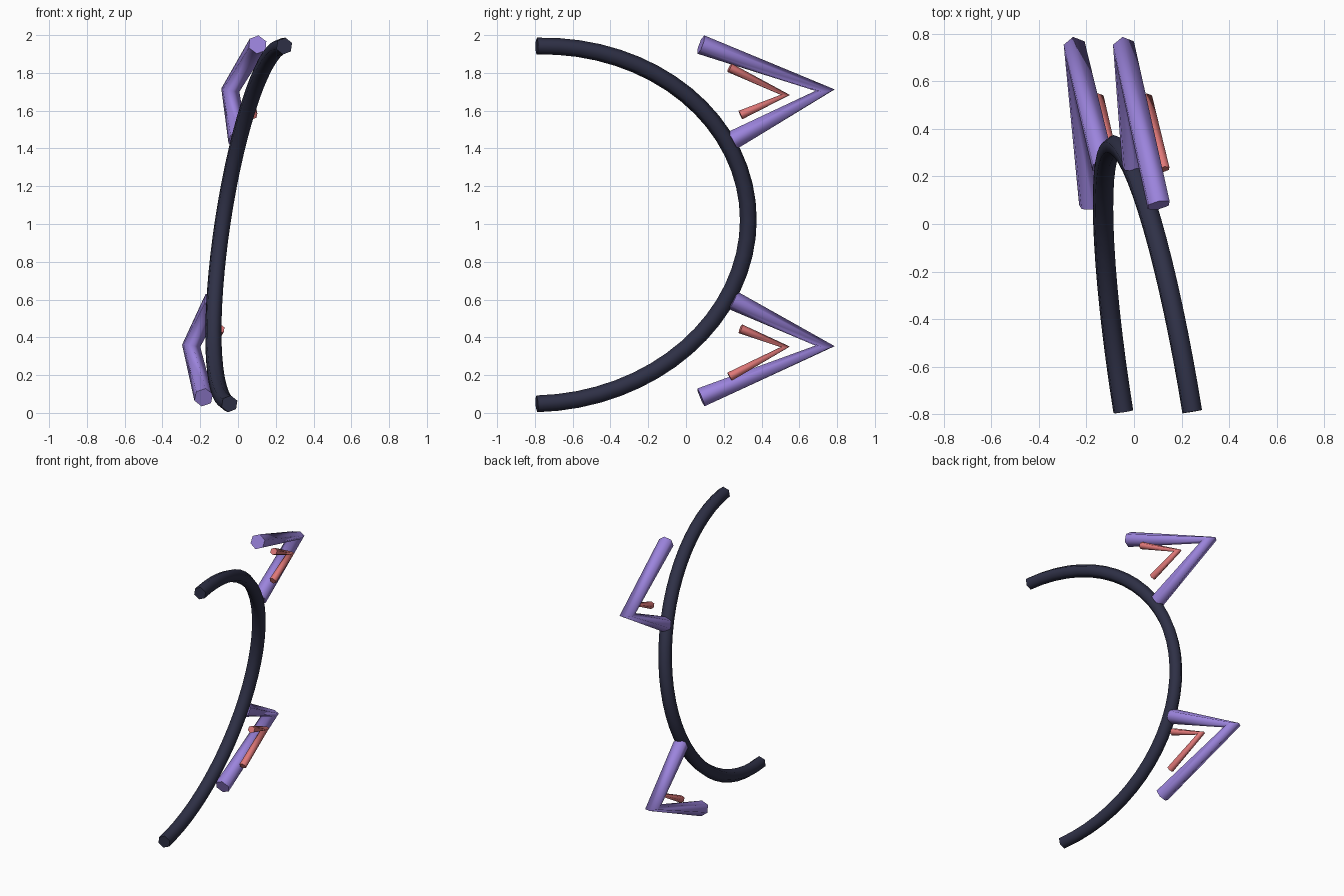
import bpy, bmesh, math
from mathutils import Vector

if "Cube" in bpy.data.objects:
    bpy.data.objects.remove(bpy.data.objects["Cube"])

# Everything lies in one tilted plane: u runs along y, v along z
DU = Vector((-0.16, 1, 0.024))
DV = Vector((0.153, 0, 1))
N = DU.cross(DV).normalized()
ORIGIN = Vector((0.10, -0.79, 0.995))


def place(u, v, off=0):
    return ORIGIN + DU * (u + 0.79) + DV * v + N * off


def material(name, color):
    m = bpy.data.materials.new(name)
    m.diffuse_color = (*color, 1)
    m.use_nodes = True
    m.node_tree.nodes["Principled BSDF"].inputs["Base Color"].default_value = m.diffuse_color
    return m


def rod(name, pts, radius, mat, sides=6):
    """Sweep a six-sided section along points, unmitred at corners."""
    bm = bmesh.new()
    rings = []
    for i, p in enumerate(pts):
        t = Vector((0, 0, 0))
        if i > 0:
            t += (p - pts[i - 1]).normalized()
        if i < len(pts) - 1:
            t += (pts[i + 1] - p).normalized()
        up = t.normalized().cross(N)
        rings.append([bm.verts.new(p + radius * (up * math.cos(a) + N * math.sin(a)))
                      for a in (2 * math.pi * k / sides for k in range(sides))])
    for a, b in zip(rings, rings[1:]):
        for k in range(sides):
            j = (k + 1) % sides
            bm.faces.new((a[k], a[j], b[j], b[k])).smooth = True
    bm.faces.new(rings[0])
    bm.faces.new(rings[-1])
    for ring in (rings[0], rings[-1]):
        for k in range(sides):
            bm.edges.get((ring[k], ring[(k + 1) % sides])).smooth = False
    bmesh.ops.recalc_face_normals(bm, faces=bm.faces)
    me = bpy.data.meshes.new(name)
    bm.to_mesh(me)
    bm.free()
    me.materials.append(mat)
    ob = bpy.data.objects.new(name, me)
    bpy.context.collection.objects.link(ob)
    return ob


navy = material("navy", (0.028, 0.03, 0.062))
purple = material("purple", (0.33, 0.23, 0.72))
pink = material("pink", (0.75, 0.19, 0.19))

# Head outline: half ellipse
arc = [place(-0.79 + 1.12 * math.cos(a), 0.947 * math.sin(a))
       for a in (-math.pi / 2 + math.pi * i / 32 for i in range(33))]
rod("head_arc", arc, 0.045, navy)

# Ears, mirrored above and below the middle
for side, s in (("upper", 1), ("lower", -1)):
    outer = [(0.079, 0.934), (0.736, 0.677), (0.245, 0.422)]
    inner = [(0.22, 0.818), (0.515, 0.667), (0.278, 0.566)]
    rod(side + "_ear", [place(u, s * v) for u, v in outer], 0.052, purple)
    rod(side + "_inner_ear", [place(u, s * v, 0.065) for u, v in inner], 0.025, pink)
